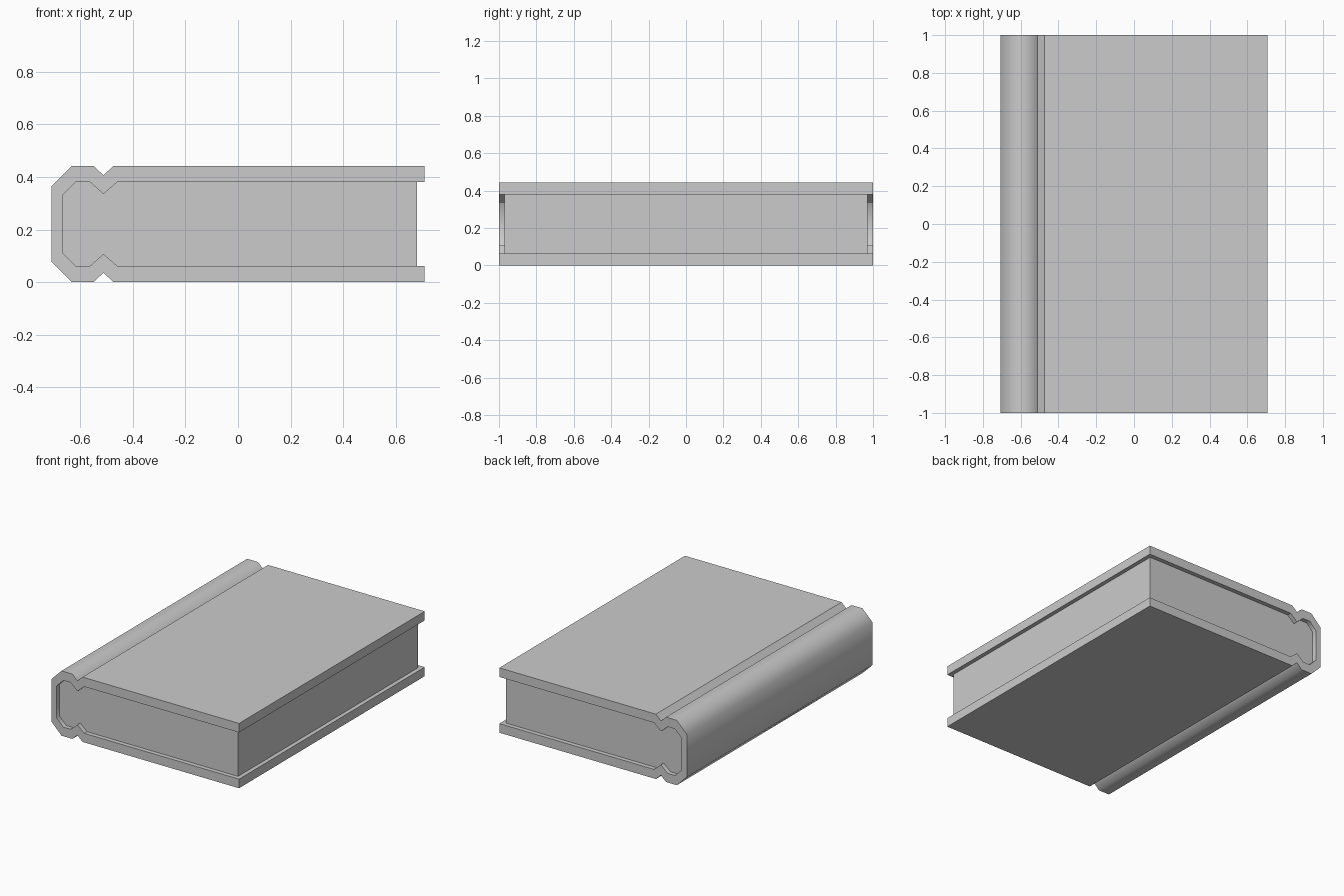
import bpy, bmesh, math

if "Cube" in bpy.data.objects:
    bpy.data.objects.remove(bpy.data.objects["Cube"])

H = 0.442  # total thickness

# lower halves of the cross-section (x, z), running from fore-edge to spine
OUTER = [(0.708, 0), (-0.473, 0), (-0.511, 0.036), (-0.549, 0), (-0.631, 0), (-0.708, 0.077)]
INNER = [(-0.459, 0.062), (-0.511, 0.107), (-0.562, 0.062), (-0.617, 0.062), (-0.667, 0.112)]


def mirrored(half):
    """Append the half profile reflected about mid thickness."""
    return half + [(x, H - z) for x, z in reversed(half)]


def extrude_profile(name, profile, half_len):
    """Extrude an x-z profile along y."""
    mesh = bpy.data.meshes.new(name)
    bm = bmesh.new()
    face = bm.faces.new([bm.verts.new((x, -half_len, z)) for x, z in profile])
    ext = bmesh.ops.extrude_face_region(bm, geom=[face], use_keep_orig=True)
    new_verts = [g for g in ext["geom"] if isinstance(g, bmesh.types.BMVert)]
    bmesh.ops.translate(bm, verts=new_verts, vec=(0, 2 * half_len, 0))
    bmesh.ops.recalc_face_normals(bm, faces=bm.faces)
    bm.to_mesh(mesh)
    bm.free()
    obj = bpy.data.objects.new(name, mesh)
    bpy.context.collection.objects.link(obj)
    return obj


# wrap-around cover: outer outline, then back along the inner one
inner_cover = mirrored([(0.708, 0.062)] + INNER)
cover = extrude_profile("cover", mirrored(OUTER) + inner_cover[::-1], 1.0)

# page block filling the inside, set back on the three open edges
extrude_profile("page_block", mirrored([(0.68, 0.062)] + INNER), 0.97)

# rounded spine shading, with flat boards
bpy.context.view_layer.objects.active = cover
cover.select_set(True)
bpy.ops.object.shade_smooth_by_angle(angle=math.radians(50))
verts = cover.data.vertices
for e in cover.data.edges:
    if all(verts[i].co.x > -0.48 for i in e.vertices):
        e.use_edge_sharp = True
